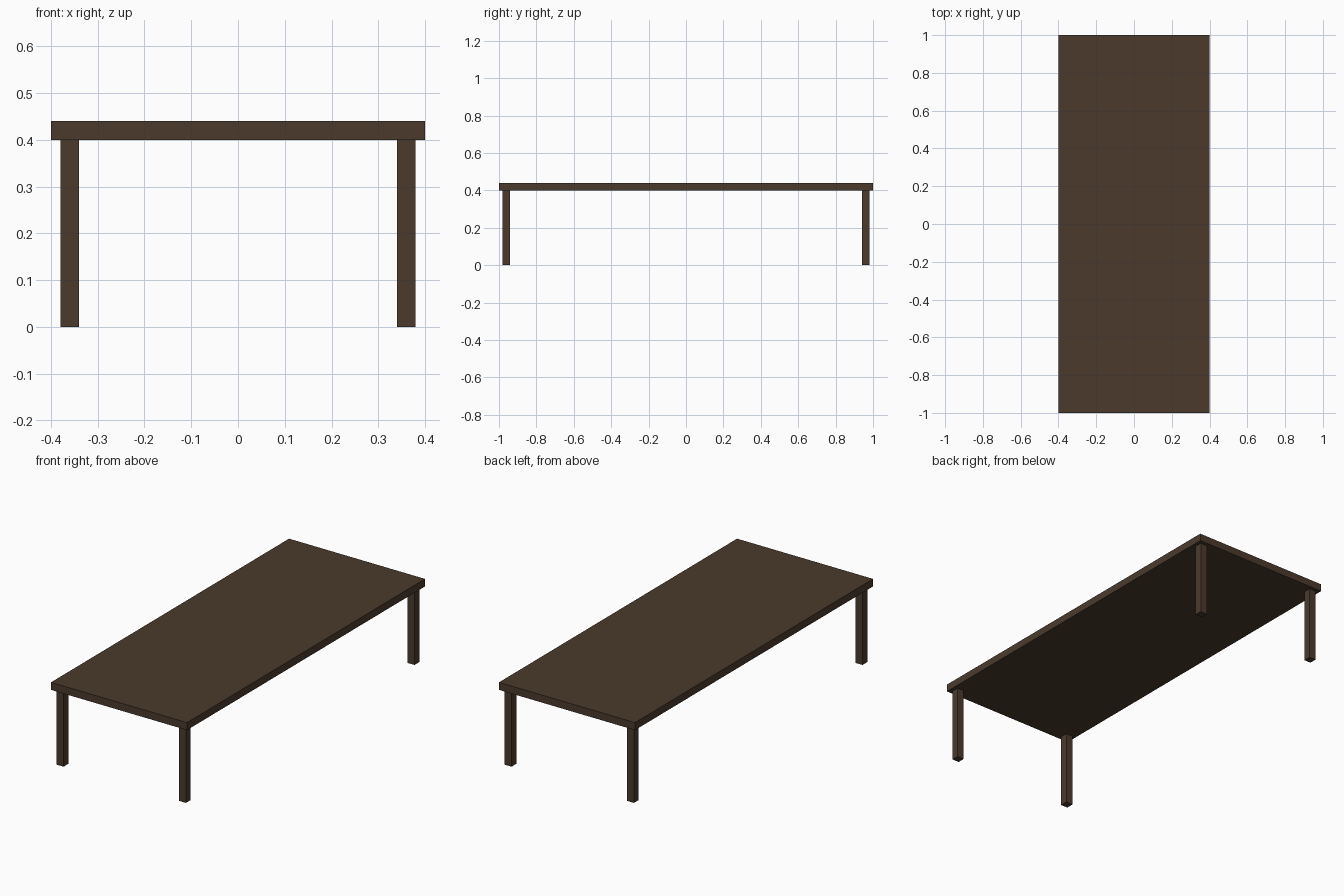
import bpy

if "Cube" in bpy.data.objects:
    bpy.data.objects.remove(bpy.data.objects["Cube"])

wood = bpy.data.materials.new("dark_brown_wood")
wood.diffuse_color = (0.07, 0.042, 0.025, 1.0)
wood.use_nodes = True
wood.node_tree.nodes["Principled BSDF"].inputs["Base Color"].default_value = wood.diffuse_color


def box(name, centre, size):
    bpy.ops.mesh.primitive_cube_add(size=1, location=centre)
    ob = bpy.context.object
    ob.name = name
    ob.scale = size
    bpy.ops.object.transform_apply(location=False, rotation=False, scale=True)
    ob.data.materials.append(wood)
    return ob


# Flat slab top
box("table_top", (0, 0, 0.42), (0.8, 2.0, 0.04))

# Four square legs, slightly inset from the corners
for side, sx in (("left", -1), ("right", 1)):
    for end, sy in (("front", -1), ("back", 1)):
        box(f"{end}_{side}_leg", (sx * 0.36, sy * 0.96, 0.2), (0.04, 0.04, 0.4))
